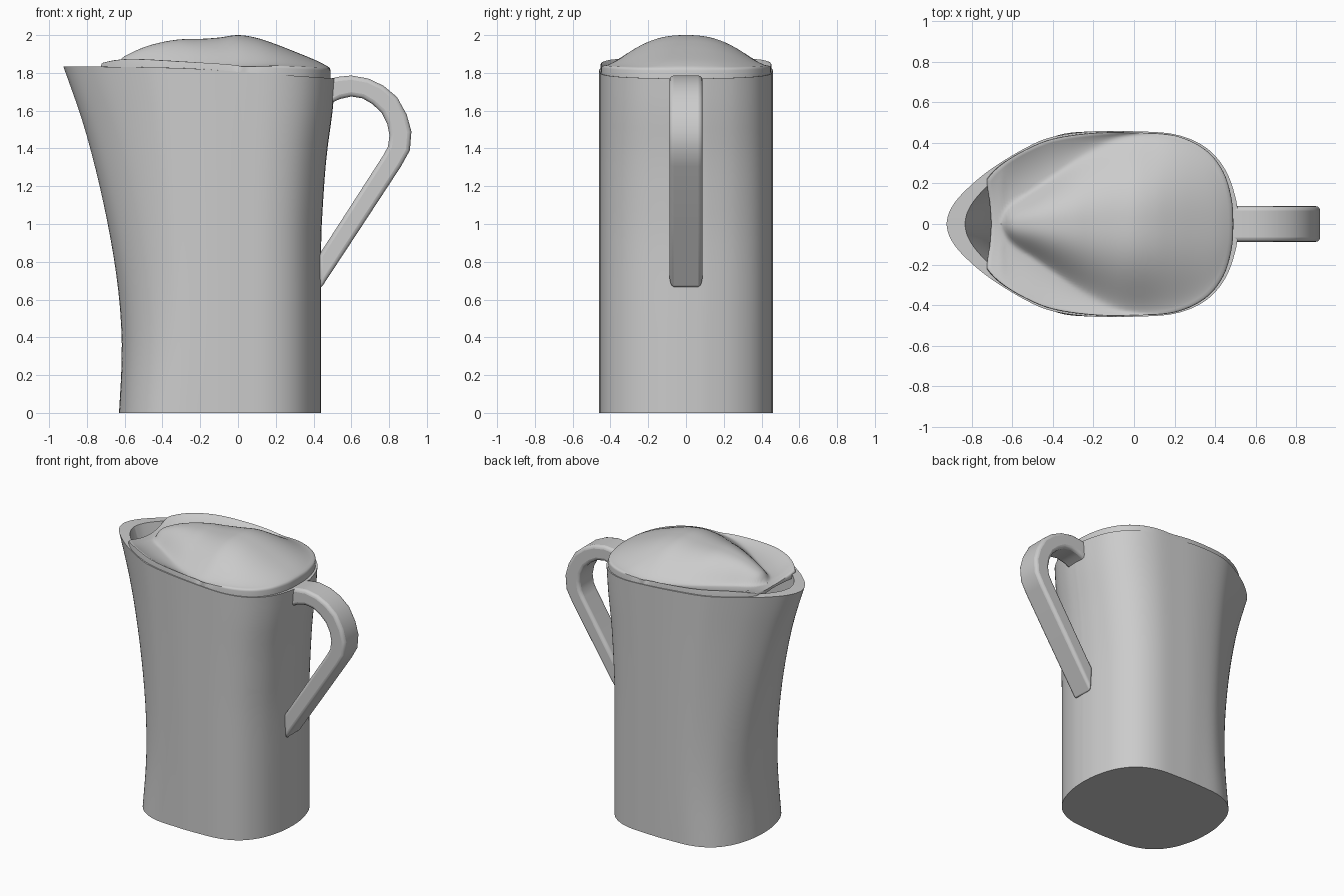
import bpy, bmesh, math

if "Cube" in bpy.data.objects:
    bpy.data.objects.remove(bpy.data.objects["Cube"])


def spline(pts, n):
    """Catmull-Rom refinement of a 2D point list."""
    out = []
    for i in range(len(pts) - 1):
        p0, p1, p2 = pts[max(i - 1, 0)], pts[i], pts[i + 1]
        p3 = pts[min(i + 2, len(pts) - 1)]
        for k in range(n):
            t = k / n
            out.append(tuple(0.5 * (2 * b + (c - a) * t + (2 * a - 5 * b + 4 * c - d) * t * t
                                    + (3 * b - a - 3 * c + d) * t ** 3)
                             for a, b, c, d in zip(p0, p1, p2, p3)))
    return out + [pts[-1]]


def lookup(table, x):
    if x <= table[0][0]:
        return table[0][1]
    for (a, u), (b, v) in zip(table, table[1:]):
        if x <= b:
            return u + (v - u) * (x - a) / max(b - a, 1e-9)
    return table[-1][1]


def mirror_loop(half):
    return half + [(x, -y) for x, y in half[-2:0:-1]]


def loft(name, rings, angle=35):
    """Skin closed rings of 3D points and cap both ends."""
    bm = bmesh.new()
    rows = [[bm.verts.new(p) for p in r] for r in rings]
    n = len(rows[0])
    for a, b in zip(rows, rows[1:]):
        for i in range(n):
            j = (i + 1) % n
            bm.faces.new((a[i], a[j], b[j], b[i]))
    bm.faces.new(rows[0])
    bm.faces.new(rows[-1])
    bmesh.ops.recalc_face_normals(bm, faces=bm.faces[:])
    me = bpy.data.meshes.new(name)
    bm.to_mesh(me)
    bm.free()
    ob = bpy.data.objects.new(name, me)
    bpy.context.collection.objects.link(ob)
    bpy.ops.object.select_all(action='DESELECT')
    ob.select_set(True)
    bpy.context.view_layer.objects.active = ob
    bpy.ops.object.shade_smooth_by_angle(angle=math.radians(angle))
    return ob


# jug body: rim outline morphed along the front and back profiles
rim_half = [(-.925, 0), (-.908, .065), (-.85, .146), (-.72, .26), (-.54, .372), (-.4, .43),
            (-.2, .457), (0, .457), (.2, .442), (.35, .38), (.45, .268), (.503, .12), (.515, 0)]
half = spline(rim_half, 6)
outline = mirror_loop(half)
spout = spline([(0, -.63), (.35, -.615), (.7, -.64), (1.1, -.71), (1.5, -.81), (1.835, -.925)], 8)
back = spline([(0, .44), (.5, .44), (.9, .44), (1.1, .447), (1.4, .468), (1.65, .5), (1.835, .515)], 8)
rim_z = spline([(-.92, 1.835), (-.3, 1.825), (.07, 1.8), (.52, 1.77)], 6)
CX = -.1
back_half = [((x - CX) / (.515 - CX), y) for x, y in half if x >= CX]


def body_ring(f, inner=False, floor=0):
    xl, xr = lookup(spout, f * 1.835), lookup(back, f * 1.835)
    kl, kr, ky = (.89, .95, .965) if inner else (1, 1, 1)
    ring = []
    for x, y in outline:
        z = max(f * lookup(rim_z, x), floor)
        if x < CX:  # the pointed spout side becomes as round as the back at the foot
            u = (x - CX) / (-.925 - CX)
            round_y = math.copysign(lookup(back_half, u), y)
            y += (round_y - y) * (1 - f) if 0 < u < .999 else 0
            x = CX + u * (xl - CX) * kl
        else:
            x = CX + (x - CX) / (.515 - CX) * (xr - CX) * kr
        ring.append((x, y * ky, z))
    return ring


levels = [i / 20 for i in range(21)]
loft("jug_body", [body_ring(f) for f in levels]
     + [body_ring(f, True, .05) for f in reversed(levels[1:])])

# lid: height field with a teardrop hump, side channels and raised edges
lid_half = [(-.705, 0), (-.712, .1), (-.725, .2), (-.715, .235), (-.65, .297), (-.54, .364),
            (-.4, .42), (-.2, .449), (0, .451), (.2, .436), (.35, .368), (.44, .258),
            (.482, .12), (.49, 0)]
lid_outline = mirror_loop(spline(lid_half, 6))
lid_width = spline(lid_half[3:], 6)
foot = spline([(-.65, 0), (-.635, .055), (-.59, .11), (-.5, .17), (-.4, .24), (-.25, .34),
               (-.1, .415), (0, .442), (.1, .448), (.2, .438)], 6)
ridge = spline([(-.65, 1.825), (-.63, 1.855), (-.6, 1.888), (-.5, 1.935), (-.4, 1.963),
                (-.3, 1.978), (-.2, 1.98), (-.1, 1.987), (0, 2), (.1, 1.985), (.2, 1.952),
                (.3, 1.913), (.4, 1.872), (.45, 1.848), (.49, 1.825)], 6)
edge = spline([(-.73, 1.855), (-.58, 1.878), (-.3, 1.865), (0, 1.85), (.49, 1.825)], 6)
trough = spline([(-.73, 1.822), (-.4, 1.825), (0, 1.83), (.2, 1.838), (.49, 1.825)], 6)


def lid_height(x, y):
    y = abs(y)
    w = max(lookup(lid_width, x), 1e-4)
    hw = min(lookup(foot, x), w * .99)
    s = min(max((y - hw) / (w - hw), 0), 1)
    lo, e = lookup(trough, x), lookup(edge, x)
    h = lo + (e - lo) * s * s
    if hw > 1e-4 and y < hw:
        h += max(lookup(ridge, x) - lo, 0) * (1 - (y / hw) ** 2.5) ** 1.6
    return h


def lid_ring(s, drop=0):
    pts = [(CX + (x - CX) * s, y * s) for x, y in lid_outline]
    return [(x, y, lid_height(x, y) - drop) for x, y in pts]


loft("lid", [lid_ring(.985 * i / 44) for i in range(1, 45)]
     + [lid_ring(.996, .004), lid_ring(1, .014)]
     + [[(x, y, lookup(rim_z, x) - .03) for x, y in lid_outline]], 45)

# handle: bent strap between outer and inner curves
outer = [(.47, 1.765), (.53, 1.779), (.6, 1.786), (.69, 1.77), (.77, 1.732), (.842, 1.672), (.893, 1.58),
         (.918, 1.49), (.91, 1.39), (.863, 1.305), (.65, .98), (.436, .655)]
inner = [(.47, 1.63), (.54, 1.662), (.6, 1.675), (.66, 1.665), (.71, 1.636), (.76, 1.59), (.79, 1.53),
         (.802, 1.47), (.794, 1.41), (.77, 1.365), (.59, 1.085), (.425, .83)]
rings = [[(ox, -.088, oz), (ox, .088, oz), (ix, .088, iz), (ix, -.088, iz)]
         for (ox, oz), (ix, iz) in zip(outer, inner)]
handle = loft("handle", rings)
bev = handle.modifiers.new("soft_edges", 'BEVEL')
bev.width, bev.segments, bev.angle_limit = .022, 3, math.radians(50)
